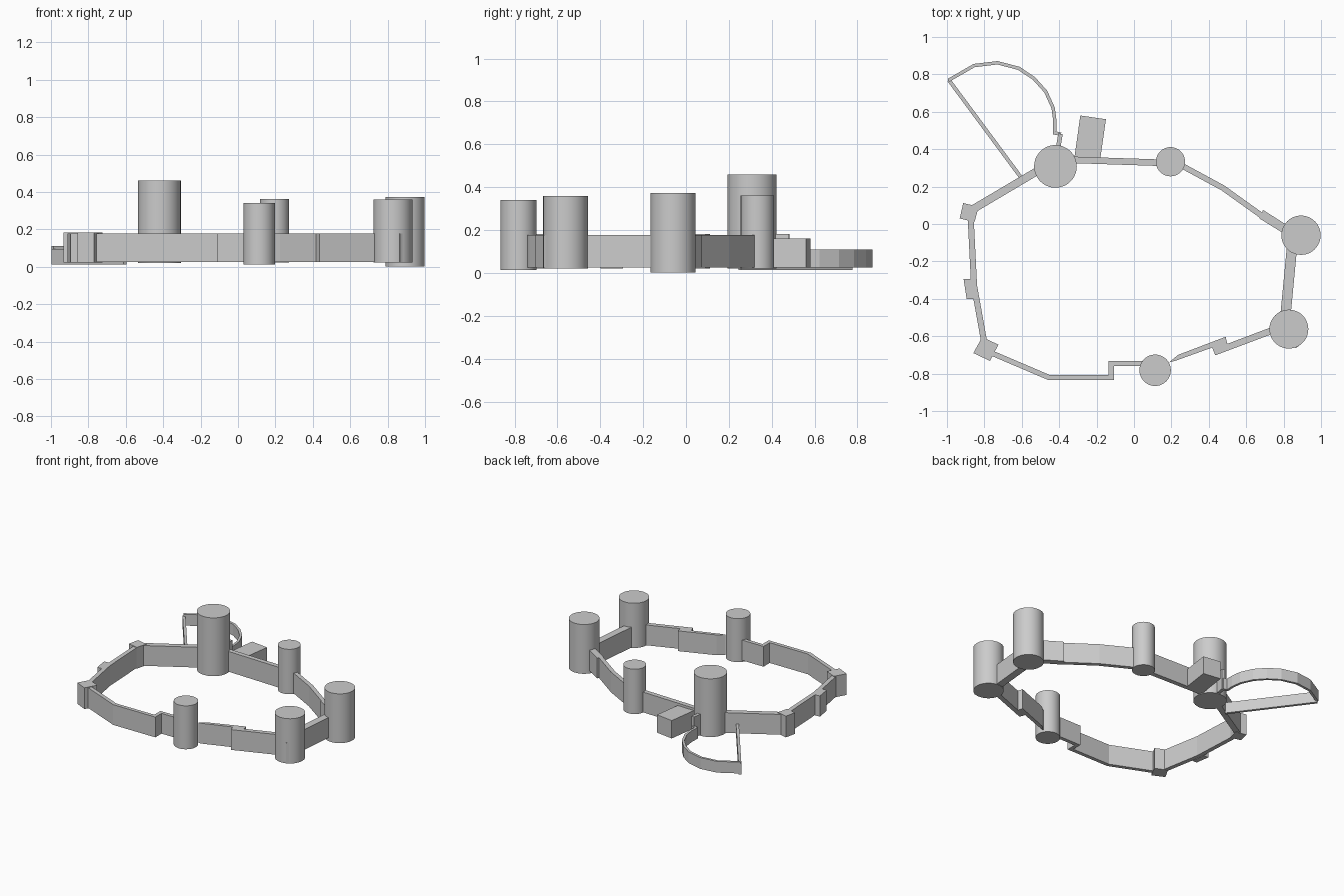
import bpy, bmesh, math
from mathutils import Vector

if "Cube" in bpy.data.objects:
    bpy.data.objects.remove(bpy.data.objects["Cube"])


def prism(name, outline, z0, z1):
    """Extrude a flat outline between two heights."""
    bm = bmesh.new()
    face = bm.faces.new([bm.verts.new((x, y, z0)) for x, y in outline])
    top = bmesh.ops.extrude_face_region(bm, geom=[face])['geom']
    moved = [v for v in top if isinstance(v, bmesh.types.BMVert)]
    bmesh.ops.translate(bm, verts=moved, vec=(0, 0, z1 - z0))
    bmesh.ops.recalc_face_normals(bm, faces=bm.faces)
    mesh = bpy.data.meshes.new(name)
    bm.to_mesh(mesh)
    bm.free()
    ob = bpy.data.objects.new(name, mesh)
    bpy.context.collection.objects.link(ob)
    return ob


def wall(name, path, width, z0=0.025, z1=0.178):
    """Wall of constant width with mitred corners along a centre line."""
    pts = [Vector(p) for p in path]
    dirs = [(b - a).normalized() for a, b in zip(pts, pts[1:])]
    left, right = [], []
    for i, p in enumerate(pts):
        d0, d1 = dirs[max(i - 1, 0)], dirs[min(i, len(dirs) - 1)]
        n0, n1 = Vector((-d0.y, d0.x)), Vector((-d1.y, d1.x))
        m = (n0 + n1).normalized()
        off = m * (width / 2 / m.dot(n0))
        left.append(p + off)
        right.append(p - off)
    return prism(name, left + right[::-1], z0, z1)


def round_tower(name, x, y, r, z0, z1):
    bpy.ops.mesh.primitive_cylinder_add(vertices=48, radius=r, depth=z1 - z0,
                                        location=(x, y, (z0 + z1) / 2))
    bpy.context.object.name = name
    bpy.ops.object.shade_smooth_by_angle(angle=math.radians(30))


# Round towers
round_tower("keep_tower", -0.42, 0.308, 0.114, 0.02, 0.46)
round_tower("north_tower", 0.195, 0.333, 0.078, 0.022, 0.361)
round_tower("east_tower", 0.893, -0.06, 0.105, 0.002, 0.374)
round_tower("south_east_tower", 0.828, -0.562, 0.104, 0.022, 0.36)
round_tower("south_tower", 0.113, -0.782, 0.084, 0.013, 0.341)

# Square towers on the west side
prism("north_west_turret", [(-0.913, 0.112), (-0.83, 0.092), (-0.853, 0.01), (-0.932, 0.03)], 0.022, 0.182)
prism("west_turret", [(-0.911, -0.295), (-0.872, -0.295), (-0.857, -0.4), (-0.895, -0.4)], 0.022, 0.178)
prism("south_west_turret", [(-0.812, -0.605), (-0.725, -0.645), (-0.77, -0.732), (-0.859, -0.69)], 0.022, 0.182)

# Main curtain walls
wall("north_wall", [(-0.36, 0.344), (0.19, 0.326)], 0.035)
wall("north_east_wall", [(0.2, 0.342), (0.475, 0.193), (0.71, 0.025)], 0.03)
prism("north_east_buttress", [(0.69, 0.075), (0.84, -0.02), (0.84, -0.075), (0.67, 0.03)], 0.025, 0.178)
wall("east_wall", [(0.845, -0.12), (0.807, -0.52)], 0.055)
prism("south_east_wall", [(0.8, -0.527), (0.48, -0.648), (0.415, -0.655), (0.435, -0.702), (0.8, -0.565)], 0.025, 0.178)
prism("south_inner_wall", [(0.49, -0.603), (0.235, -0.7), (0.187, -0.74), (0.225, -0.73),
                           (0.42, -0.66), (0.5, -0.645)], 0.025, 0.178)
wall("south_wall", [(0.1, -0.746), (-0.121, -0.746), (-0.121, -0.82),
                    (-0.456, -0.82), (-0.78, -0.682)], 0.028)
wall("west_wall", [(-0.803, -0.62), (-0.855, -0.33), (-0.874, 0.05)], 0.032)
wall("north_west_wall", [(-0.86, 0.08), (-0.48, 0.305)], 0.042)
prism("tower_base_block", [(0.86, -0.61), (0.9, -0.61), (0.9, -0.635), (0.865, -0.665)], 0.025, 0.178)

# Gatehouse block behind the north wall
prism("gatehouse", [(-0.287, 0.58), (-0.15, 0.56), (-0.18, 0.35), (-0.32, 0.345)], 0.025, 0.16)

# Low outer enclosure
wall("spur_wall", [(-0.41, 0.38), (-0.393, 0.482)], 0.024, 0.025, 0.182)
wall("outer_straight_wall", [(-0.99, 0.77), (-0.605, 0.25)], 0.02, 0.013, 0.095)
wall("outer_curved_wall", [(-0.992, 0.768), (-0.855, 0.847), (-0.73, 0.862), (-0.615, 0.832),
                           (-0.535, 0.778), (-0.472, 0.708), (-0.432, 0.62), (-0.423, 0.55),
                           (-0.425, 0.487), (-0.39, 0.48)], 0.018, 0.025, 0.11)
